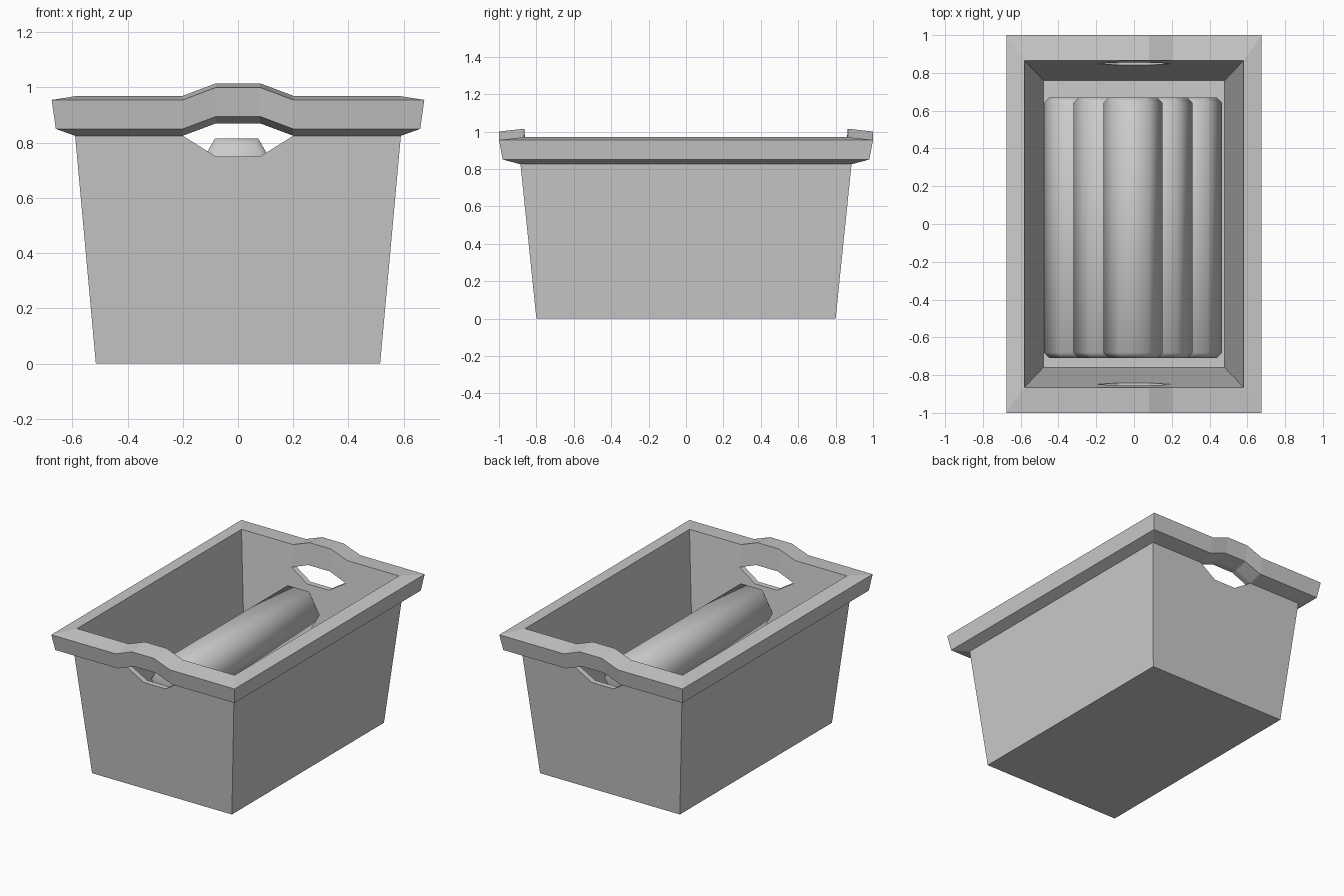
import bpy, bmesh, math

cube = bpy.data.objects.get("Cube")
if cube:
    bpy.data.objects.remove(cube, do_unlink=True)

GREY = (0.6, 0.6, 0.6, 1)
grey = bpy.data.materials.new("plain grey")
grey.use_nodes = True
grey.diffuse_color = GREY
grey.node_tree.nodes["Principled BSDF"].inputs["Base Color"].default_value = GREY


def make_object(name, bm):
    bmesh.ops.recalc_face_normals(bm, faces=bm.faces)
    mesh = bpy.data.meshes.new(name)
    bm.to_mesh(mesh)
    bm.free()
    mesh.materials.append(grey)
    obj = bpy.data.objects.new(name, mesh)
    bpy.context.collection.objects.link(obj)
    return obj


# Crate: rectangular rings lofted over the wall section, with a bend at each grip
HALF_GRIP, HALF_FLAT = 0.2, 0.08
RISE, DIP = 0.045, -0.075
OUT_SLOPE, IN_SLOPE = 0.103, 0.11


def ring(bm, hx, hy, z, lift=0.0, slope=0.0):
    """Twelve points round the crate; the flat of each grip is lifted."""
    end = [(-hx, 0), (-HALF_GRIP, 0), (-HALF_FLAT, lift),
           (HALF_FLAT, lift), (HALF_GRIP, 0), (hx, 0)]
    points = [(x, -hy - dz * slope, z + dz) for x, dz in end]
    points += [(-x, -y, h) for x, y, h in points]
    return [bm.verts.new(p) for p in points]


def bridge(bm, a, b, segments=range(12)):
    for i in segments:
        j = (i + 1) % 12
        bm.faces.new((a[i], a[j], b[j], b[i]))


def build_crate():
    bm = bmesh.new()
    base = ring(bm, 0.515, 0.80, 0)
    outer_low = ring(bm, 0.59, 0.885, 0.825, DIP, OUT_SLOPE)
    outer_high = ring(bm, 0.59, 0.885, 0.825, RISE, OUT_SLOPE)
    rim_low = ring(bm, 0.66, 0.98, 0.85, RISE)
    rim_edge = ring(bm, 0.675, 1.0, 0.955, RISE)
    rim_inner = ring(bm, 0.58, 0.865, 0.97, RISE)
    inner_high = ring(bm, 0.565, 0.849, 0.825, RISE, IN_SLOPE)
    inner_low = ring(bm, 0.565, 0.849, 0.825, DIP, IN_SLOPE)
    floor = ring(bm, 0.48, 0.76, 0.02)

    bridge(bm, base, outer_low)
    rim = [outer_high, rim_low, rim_edge, rim_inner, inner_high]
    for a, b in zip(rim, rim[1:]):
        bridge(bm, a, b)
    bridge(bm, inner_low, floor)
    # Upper and lower faces of the grip holes
    grips = [1, 2, 3, 7, 8, 9]
    bridge(bm, outer_high, inner_high, grips)
    bridge(bm, outer_low, inner_low, grips)
    bm.faces.new(base)
    bm.faces.new(floor)
    bmesh.ops.remove_doubles(bm, verts=bm.verts, dist=0.0001)
    return make_object("crate", bm)


# Rolls: six-sided bars with chamfered ends, piled three, two, one
RADIUS = 0.157
CHAMFER = 0.028


def build_roll(name, x, z):
    bm = bmesh.new()
    rings = []
    for y, r in ((-0.71, RADIUS - CHAMFER), (-0.71 + CHAMFER, RADIUS),
                 (0.67 - CHAMFER, RADIUS), (0.67, RADIUS - CHAMFER)):
        angles = [math.tau * i / 6 for i in range(6)]
        rings.append([bm.verts.new((x + r * math.cos(a), y, z + r * math.sin(a)))
                      for a in angles])
    for a, b in zip(rings, rings[1:]):
        for i in range(6):
            j = (i + 1) % 6
            bm.faces.new((a[i], a[j], b[j], b[i]))
    bm.faces.new(rings[0])
    bm.faces.new(rings[-1])
    roll = make_object(name, bm)
    roll.data.shade_smooth()
    return roll


build_crate()
for row, label in enumerate(("bottom", "middle", "top")):
    count = 3 - row
    for k in range(count):
        x = -0.005 + (k - (count - 1) / 2) * 2 * RADIUS
        build_roll(f"{label}_roll_{k + 1}", x, 0.156 + row * 0.2615)
